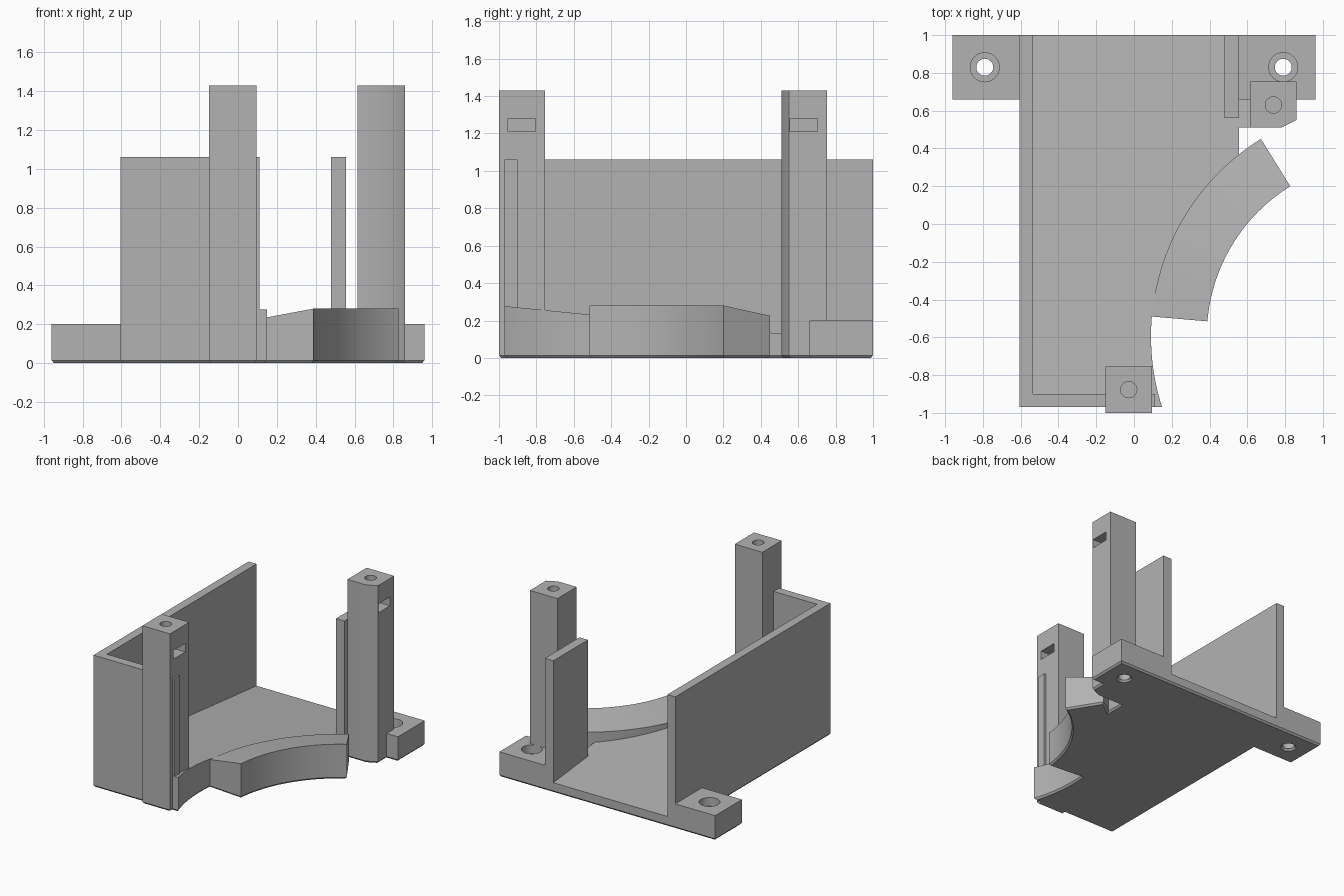
import bpy, bmesh
from math import cos, sin, radians
from mathutils import Matrix

if "Cube" in bpy.data.objects:
    bpy.data.objects.remove(bpy.data.objects["Cube"])

GREY = (0.45, 0.45, 0.45, 1)
mat = bpy.data.materials.new("plain grey")
mat.use_nodes = True
mat.diffuse_color = GREY
mat.node_tree.nodes["Principled BSDF"].inputs["Base Color"].default_value = GREY

LIP = 0.014             # height of the chamfered bottom rim
CX, CY = 1.32, -0.595   # centre of the curved cut-out
R_IN, R_OUT = 0.935, 1.23


def finish(name, bm):
    bmesh.ops.recalc_face_normals(bm, faces=bm.faces)
    mesh = bpy.data.meshes.new(name)
    bm.to_mesh(mesh)
    bm.free()
    mesh.materials.append(mat)
    ob = bpy.data.objects.new(name, mesh)
    bpy.context.collection.objects.link(ob)
    return ob


def activate(ob):
    bpy.ops.object.select_all(action='DESELECT')
    ob.select_set(True)
    bpy.context.view_layer.objects.active = ob


def prism(name, points, z0, top):
    """Extrude an outline from z0 up to a height, or to a height rule."""
    rule = top if callable(top) else lambda x, y: top
    bm = bmesh.new()
    low = [bm.verts.new((x, y, z0)) for x, y in points]
    high = [bm.verts.new((x, y, rule(x, y))) for x, y in points]
    bm.faces.new(low)
    bm.faces.new(high)
    for i in range(len(points)):
        j = (i + 1) % len(points)
        bm.faces.new((low[i], low[j], high[j], high[i]))
    return finish(name, bm)


def box(name, x0, x1, y0, y1, z0, z1):
    return prism(name, [(x0, y0), (x1, y0), (x1, y1), (x0, y1)], z0, z1)


def cylinder(name, x, y, z0, z1, r0, r1=None):
    bm = bmesh.new()
    bmesh.ops.create_cone(bm, cap_ends=True, segments=40, radius1=r0,
                          radius2=r1 or r0, depth=z1 - z0,
                          matrix=Matrix.Translation((x, y, (z0 + z1) / 2)))
    return finish(name, bm)


def cut(ob, cutters):
    for cutter in cutters:
        cutter.hide_render = True
        mod = ob.modifiers.new("cut", 'BOOLEAN')
        mod.operation = 'DIFFERENCE'
        mod.solver = 'EXACT'
        mod.object = cutter
        activate(ob)
        bpy.ops.object.modifier_apply(modifier=mod.name)


def arc(radius, a0, a1, steps):
    angles = [radians(a0 + (a1 - a0) * i / steps) for i in range(steps + 1)]
    return [(CX + radius * cos(a), CY + radius * sin(a)) for a in angles]


def slope(x, y):
    return 0.18 - 0.1 * y


parts, cutters = [], []
A_LOW, A_HIGH, A_TOE, A_FLOOR = 175.1, 121.8, 197.75, 128.46

# Bottom rim: the full footprint with a chamfered lower edge
footprint = [(-0.605, -0.97), (-0.15, -0.97), (-0.15, -1), (0.095, -1), (0.095, -0.97)]
footprint += arc(R_OUT, A_TOE, A_LOW, 14) + arc(R_IN, A_LOW, A_HIGH, 32)
footprint += arc(R_OUT, A_HIGH, A_FLOOR, 4)
footprint += [(0.555, 0.51), (0.78, 0.51), (0.86, 0.55), (0.86, 0.66), (0.96, 0.66),
              (0.96, 1), (-0.96, 1), (-0.96, 0.66), (-0.605, 0.66)]
rim = prism("bottom_rim", footprint, LIP, 0.03)
bm = bmesh.new()
bm.from_mesh(rim.data)
bottom = [f for f in bm.faces if f.normal.z < -0.9]
bmesh.ops.inset_region(bm, faces=bottom, thickness=0.012, depth=0, use_even_offset=True)
for v in {v for f in bottom for v in f.verts}:
    v.co.z = 0
bm.to_mesh(rim.data)
bm.free()
parts.append(rim)

# Sloping floor with a curved edge
floor_outline = [(-0.605, -0.97)] + arc(R_OUT, A_TOE, A_FLOOR, 40)
floor_outline += [(0.555, 0.51), (0.64, 0.51), (0.64, 0.66), (0.6, 0.66), (0.6, 1), (-0.605, 1)]
parts.append(prism("sloping_floor", floor_outline, LIP, slope))

# Curved ledge with a conical top
bm = bmesh.new()
rows = []
for (ox, oy), (ix, iy) in zip(arc(R_OUT, A_LOW, A_HIGH, 32), arc(R_IN, A_LOW, A_HIGH, 32)):
    corners = ((ox, oy, LIP), (ix, iy, LIP), (ix, iy, 0.28), (ox, oy, 0.225))
    rows.append([bm.verts.new(c) for c in corners])
for p, q in zip(rows, rows[1:]):
    for k in range(4):
        n = (k + 1) % 4
        bm.faces.new((p[k], p[n], q[n], q[k]))
bm.faces.new(rows[0])
bm.faces.new(rows[-1])
parts.append(finish("curved_ledge", bm))

# Upright walls
parts.append(prism("side_and_front_wall",
                   [(-0.605, -0.97), (0.11, -0.97), (0.11, -0.9), (-0.535, -0.9),
                    (-0.535, 1), (-0.605, 1)], LIP, 1.06))
parts.append(box("short_wall", 0.48, 0.555, 0.56, 1, LIP, 1.06))

# Mounting ears with counterbored screw holes
for side, inner, name in ((-1, 0.605, "right_ear"), (1, 0.555, "left_ear")):
    x0, x1 = sorted((side * inner, side * 0.96))
    ear = box(name, x0, x1, 0.66, 1, LIP, 0.2)
    x, y = side * 0.79, 0.83
    tools = [cylinder("ear_hole_cutter", x, y, -0.1, 0.3, 0.045),
             cylinder("ear_bore_cutter", x, y, 0.13, 0.3, 0.077),
             cylinder("ear_chamfer_cutter", x, y, -0.01, LIP, 0.065, 0.046)]
    cut(ear, tools[:2])
    cut(rim, tools[::2])
    cutters += tools
    parts.append(ear)

# Posts with a top screw hole and a nut slot on the outer face
front_post = box("front_post", -0.15, 0.095, -1, -0.755, LIP, 1.43)
back_post = prism("back_post", [(0.615, 0.51), (0.78, 0.51), (0.86, 0.55),
                                (0.86, 0.755), (0.615, 0.755)], LIP, 1.43)
for post, x, y in ((front_post, -0.028, -0.877), (back_post, 0.738, 0.63)):
    tools = [cylinder("post_hole_cutter", x, y, 1.1, 1.5, 0.043),
             box("nut_slot_cutter", x - 0.075, x + 0.2, y - 0.075, y + 0.072, 1.21, 1.28)]
    cut(post, tools)
    cutters += tools
    parts.append(post)

for tool in cutters:
    bpy.data.objects.remove(tool)

for ob in parts:
    activate(ob)
    bpy.ops.object.shade_smooth_by_angle(angle=radians(30))
